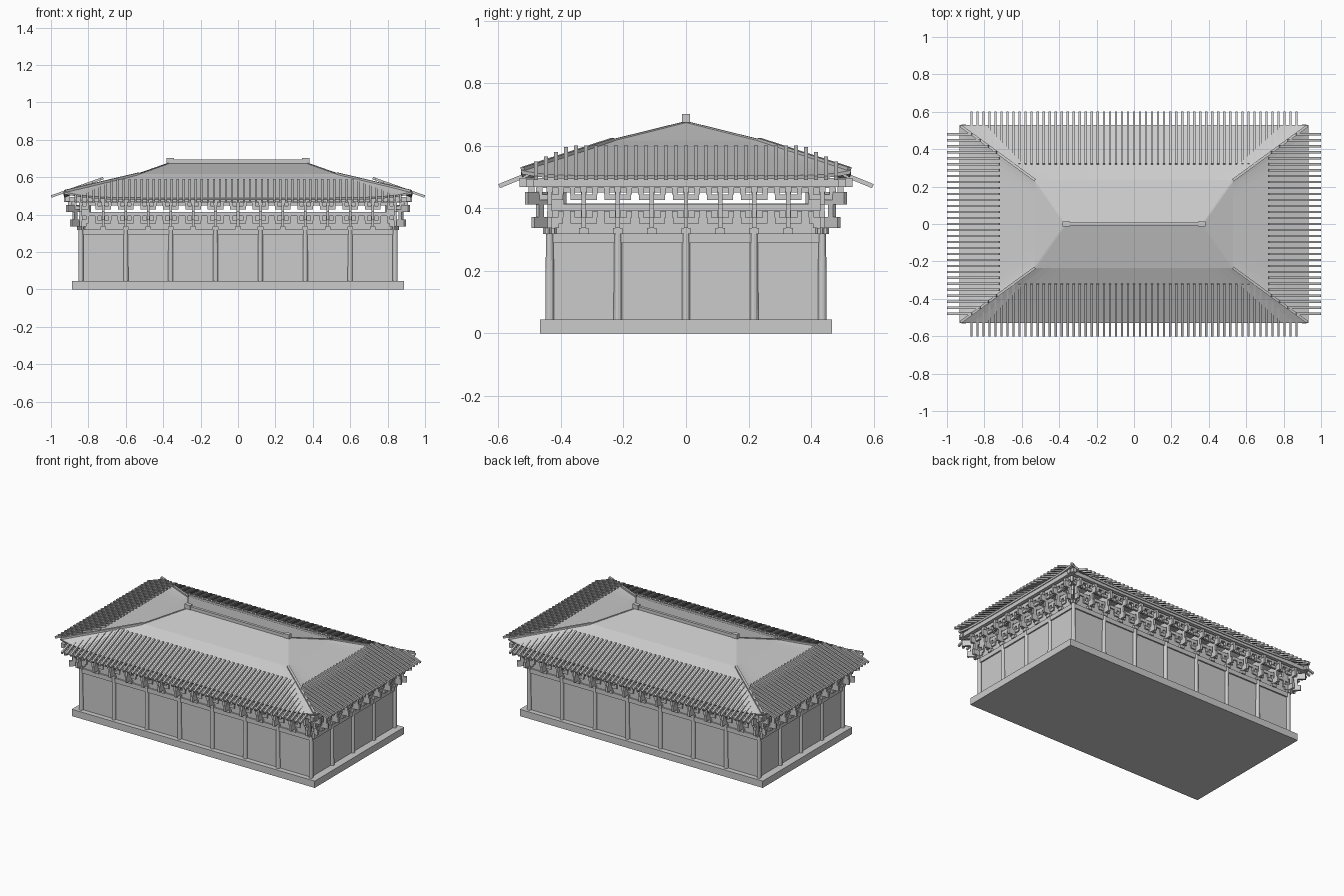
import bpy, bmesh, math
from mathutils import Vector, Matrix

if "Cube" in bpy.data.objects:
    bpy.data.objects.remove(bpy.data.objects["Cube"])


def finish(name, bm):
    bmesh.ops.remove_doubles(bm, verts=bm.verts, dist=1e-5) if name == "roof" else None
    bmesh.ops.recalc_face_normals(bm, faces=bm.faces)
    me = bpy.data.meshes.new(name)
    bm.to_mesh(me)
    bm.free()
    ob = bpy.data.objects.new(name, me)
    bpy.context.collection.objects.link(ob)
    return ob


def box(bm, c, s, rot=None):
    m = Matrix.Translation(c) @ (rot or Matrix()) @ Matrix.Diagonal((*s, 1))
    bmesh.ops.create_cube(bm, size=1, matrix=m)


def bar(bm, p, q, w, h):
    # rectangular beam from p to q
    p, q = Vector(p), Vector(q)
    x = (q - p).normalized()
    y = Vector((0, 0, 1)).cross(x).normalized()
    rot = Matrix((x, y, x.cross(y))).transposed().to_4x4()
    box(bm, (p + q) / 2, ((q - p).length, w, h), rot)


CX, CY = 0.84, 0.436          # outer column lines
xs = [-CX + 0.12 * i for i in range(15)]
ys = [-CY + CY / 4 * i for i in range(9)]

# stone platform
bm = bmesh.new()
box(bm, (0, 0, 0.0225), (1.776, 0.934, 0.045))
finish("platform", bm)

# wall core, with lintel and upper beams
bm = bmesh.new()
box(bm, (0, 0, 0.23), (1.676, 0.868, 0.37))
finish("walls", bm)
bm = bmesh.new()
for s in (-1, 1):
    for z, h, w in ((0.305, 0.03, 0.014), (0.403, 0.02, 0.014), (0.46, 0.02, 0.016)):
        box(bm, (0, s * CY, z), (2 * CX, w, h))
        box(bm, (s * CX, 0, z), (w, 2 * CY, h))
finish("wall_beams", bm)

# columns around the edge
bm = bmesh.new()
spots = {(round(x, 3), s * CY) for x in xs[::2] for s in (-1, 1)}
spots |= {(s * CX, round(y, 3)) for y in ys[::2] for s in (-1, 1)}
for x, y in spots:
    bmesh.ops.create_cone(bm, cap_ends=True, segments=12, radius1=0.0135, radius2=0.0125,
                          depth=0.28, matrix=Matrix.Translation((x, y, 0.185)))
finish("columns", bm)


# bracket sets under the eaves
def bracket(bm, x, y, d, long=1.0):
    d = Vector((*d, 0)).normalized()
    rot = Matrix.Rotation(math.atan2(d.y, d.x), 4, 'Z')
    o = Vector((x, y, 0))

    def part(out, side, z0, z1, l, w):
        box(bm, o + rot @ Vector((out * long, side, (z0 + z1) / 2)), (l, w, z1 - z0), rot)
    part(0, 0, 0.318, 0.337, 0.03, 0.03)
    part(0.01, 0, 0.337, 0.373, 0.08 * long, 0.014)
    part(0.012, 0, 0.413, 0.452, 0.116 * long, 0.014)
    part(0.03, 0, 0.373, 0.413, 0.022, 0.014)
    if long > 1:
        return
    for out, z in ((0.0, 0.352), (0.032, 0.427)):
        part(out, 0, z, z + 0.018, 0.013, 0.084)
        for s in (-1, 0, 1):
            part(out, s * 0.036, z + 0.018, z + 0.04, 0.018, 0.017)
    part(0.058, 0, 0.452, 0.47, 0.02, 0.02)


bm = bmesh.new()
for s in (-1, 1):
    for x in xs:
        bracket(bm, x, s * CY, (0, s))
    for y in ys:
        bracket(bm, s * CX, y, (s, 0))
    for t in (-1, 1):
        bracket(bm, s * CX, t * CY, (s, t), 1.5)
finish("eave_brackets", bm)

# eave beams carried by the brackets
bm = bmesh.new()
for s in (-1, 1):
    box(bm, (0, s * 0.5, 0.481), (1.86, 0.024, 0.026))
    box(bm, (s * 0.91, 0, 0.483), (0.024, 1.066, 0.028))
    box(bm, (0, s * 0.468, 0.475), (1.76, 0.014, 0.02))
    box(bm, (s * 0.873, 0, 0.475), (0.014, 0.95, 0.02))
finish("eave_beams", bm)

# hipped roof with a break in slope and lifted corners
EX, EY, ZC = 0.932, 0.528, 0.522
N = 24
bm = bmesh.new()


def roof_side(swap, s):
    rows = ([(0.0, 0.365, 0.676), (0.53, 0.235, 0.617), (EX, EY, 0.505)] if swap else
            [(0.365, 0.0, 0.676), (0.53, 0.235, 0.617), (EX, EY, 0.49)])
    if swap:
        rows[0] = (0.365, 0.0, 0.676)
    grid = []
    for r, (hx, hy, z) in enumerate(rows):
        line = []
        for i in range(N + 1):
            u = 2 * i / N - 1
            zz = z + (ZC - z) * abs(u) ** 8 if r == 2 else z
            co = (s * hx, u * hy, zz) if swap else (u * hx, s * hy, zz)
            line.append(bm.verts.new(co))
        grid.append(line)
    for a, b in zip(grid, grid[1:]):
        for i in range(N):
            bm.faces.new((a[i], a[i + 1], b[i + 1], b[i]))


for s in (-1, 1):
    roof_side(False, s)
    roof_side(True, s)
bmesh.ops.remove_doubles(bm, verts=bm.verts, dist=1e-5)
bmesh.ops.dissolve_degenerate(bm, edges=bm.edges, dist=1e-5)
roof = finish("roof", bm)
mod = roof.modifiers.new("thickness", 'SOLIDIFY')
mod.thickness = 0.012
mod.offset = -1 if roof.data.polygons[0].normal.z > 0 else 1

# rafters on all four sides, cut short at the hips
bm = bmesh.new()
k = (EY - 0.235) / (EX - 0.53)
for s in (-1, 1):
    for i in range(-27, 28):
        x = i * 0.0322
        y = max(0.32, 0.235 + (abs(x) - 0.53) * k)
        slope = (0.586 - 0.471) / 0.28
        bar(bm, (x, s * y, 0.471 + (0.598 - y) * slope), (x, s * 0.598, 0.471), 0.012, 0.014)
    for i in range(-15, 16):
        y = i * 0.032
        x = max(0.72, 0.53 + (abs(y) - 0.235) / k)
        slope = (0.596 - 0.497) / 0.28
        bar(bm, (s * x, y, 0.497 + (0.998 - x) * slope), (s * 0.998, y, 0.497), 0.012, 0.013)
finish("rafters", bm)

# hip ridges
bm = bmesh.new()
for s in (-1, 1):
    for t in (-1, 1):
        pts = [(s * 0.365, 0, 0.676), (s * 0.53, t * 0.235, 0.618), (s * 0.925, t * 0.523, 0.525)]
        bar(bm, pts[0], pts[1], 0.008, 0.006)
        bar(bm, pts[1], pts[2], 0.014, 0.014)
finish("hip_ridges", bm)

# main ridge with end blocks
bm = bmesh.new()
box(bm, (0, 0, 0.682), (0.74, 0.018, 0.024))
for s in (-1, 1):
    box(bm, (s * 0.362, 0, 0.688), (0.042, 0.026, 0.028))
finish("main_ridge", bm)
